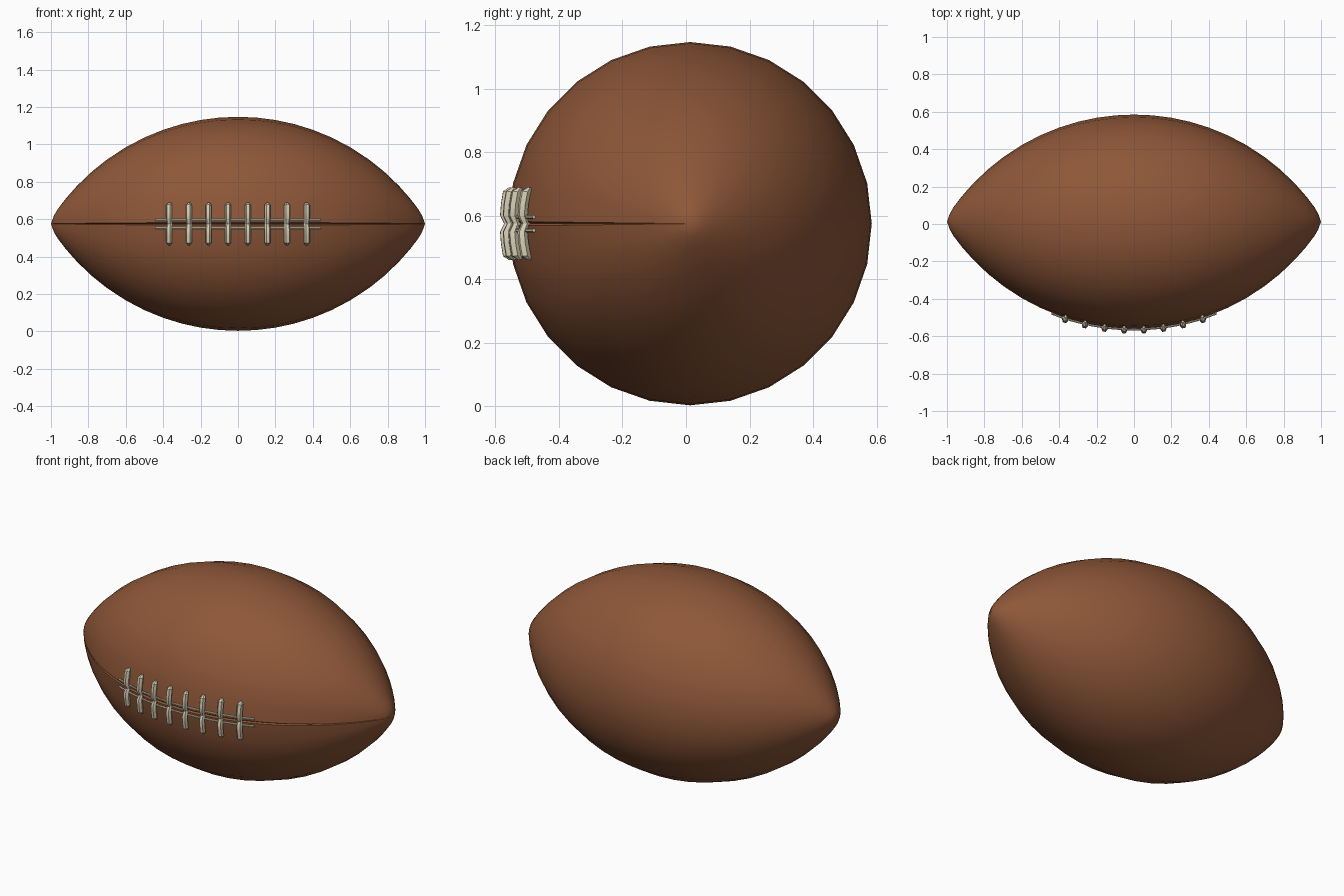
import bpy, bmesh, math

if "Cube" in bpy.data.objects:
    bpy.data.objects.remove(bpy.data.objects["Cube"])

R = 1.188            # radius of the arc that forms the ball's side
DROP = 0.616         # distance of the arc's centre beyond the ball axis
CY, CZ = 0.013, 0.575


def material(name, color):
    m = bpy.data.materials.new(name)
    m.diffuse_color = (*color, 1)
    m.use_nodes = True
    m.node_tree.nodes["Principled BSDF"].inputs["Base Color"].default_value = m.diffuse_color
    return m


leather = material("brown_leather", (0.27, 0.095, 0.04))
cream = material("cream_lace", (0.68, 0.62, 0.46))


def radius(x):
    return math.sqrt(R * R - x * x) - DROP


def on_ball(x, dz, h):
    """Point on the ball's front, lifted h along the surface normal."""
    r = radius(x)
    phi = math.asin(dz / r)
    s = x / R
    rho = r + h * math.sqrt(1 - s * s)
    return (x + h * s, CY - rho * math.cos(phi), CZ + rho * math.sin(phi))


def loft(bm, rings, cap=True):
    vs = [[bm.verts.new(p) for p in ring] for ring in rings]
    n = len(vs[0])
    for a, b in zip(vs, vs[1:]):
        for i in range(n):
            j = (i + 1) % n
            bm.faces.new((a[i], a[j], b[j], b[i]))
    if cap:
        bm.faces.new(vs[0][::-1])
        bm.faces.new(vs[-1])
    return vs


def finish(bm, name, mat, angle):
    bmesh.ops.recalc_face_normals(bm, faces=bm.faces[:])
    me = bpy.data.meshes.new(name)
    bm.to_mesh(me)
    bm.free()
    ob = bpy.data.objects.new(name, me)
    bpy.context.collection.objects.link(ob)
    me.materials.append(mat)
    bpy.ops.object.select_all(action='DESELECT')
    ob.select_set(True)
    bpy.context.view_layer.objects.active = ob
    bpy.ops.object.shade_smooth_by_angle(angle=math.radians(angle))


# Ball: 28-sided lathe with a narrow seam groove along the front
angles = [(math.radians(-0.7), 0), (0, 0.010), (math.radians(0.7), 0)]
angles += [(2 * math.pi * i / 28, 0) for i in range(1, 28)]
half = [0.1, 0.2, 0.3, 0.4, 0.5, 0.6, 0.7, 0.78, 0.86, 0.92, 0.965]
prof = [(x, radius(x)) for x in half] + [(0.985, 0.042)]
prof = [(-x, r) for x, r in reversed(prof)] + [(0, radius(0))] + prof
rings = []
for x, r in prof:
    rings.append([(x, CY - (r - d * min(1, r / 0.3)) * math.cos(a),
                   CZ + (r - d * min(1, r / 0.3)) * math.sin(a)) for a, d in angles])
bm = bmesh.new()
vs = loft(bm, rings, cap=False)
for ring, x in ((vs[0], -1), (vs[-1], 1)):
    tip = bm.verts.new((x, CY, CZ))
    for i in range(len(ring)):
        bm.faces.new((ring[i], ring[(i + 1) % len(ring)], tip))
finish(bm, "ball", leather, 35)

# Cross laces: eight flattened strips that dip at the seam
hexagon = [math.radians(60 * k) for k in range(6)]
stations = [(0.113, 0.004, 0.4), (0.098, 0.013, 1), (0.06, 0.014, 1), (0.025, 0.014, 1),
            (0, 0.003, 0.85)]
stations += [(-z, h, s) for z, h, s in reversed(stations[:-1])]
bm = bmesh.new()
for i in range(8):
    x = -0.364 + 0.104 * i
    loft(bm, [[on_ball(x + 0.016 * s * math.cos(a), dz, h + 0.016 * s * math.sin(a))
               for a in hexagon] for dz, h, s in stations])
finish(bm, "cross_laces", cream, 30)

# Long laces: two thin cords running beside the seam
bm = bmesh.new()
for dz in (-0.021, 0.021):
    loft(bm, [[on_ball(-0.44 + 0.055 * k, dz + 0.006 * math.cos(a), 0.005 + 0.006 * math.sin(a))
               for a in hexagon] for k in range(17)])
finish(bm, "long_laces", cream, 30)
